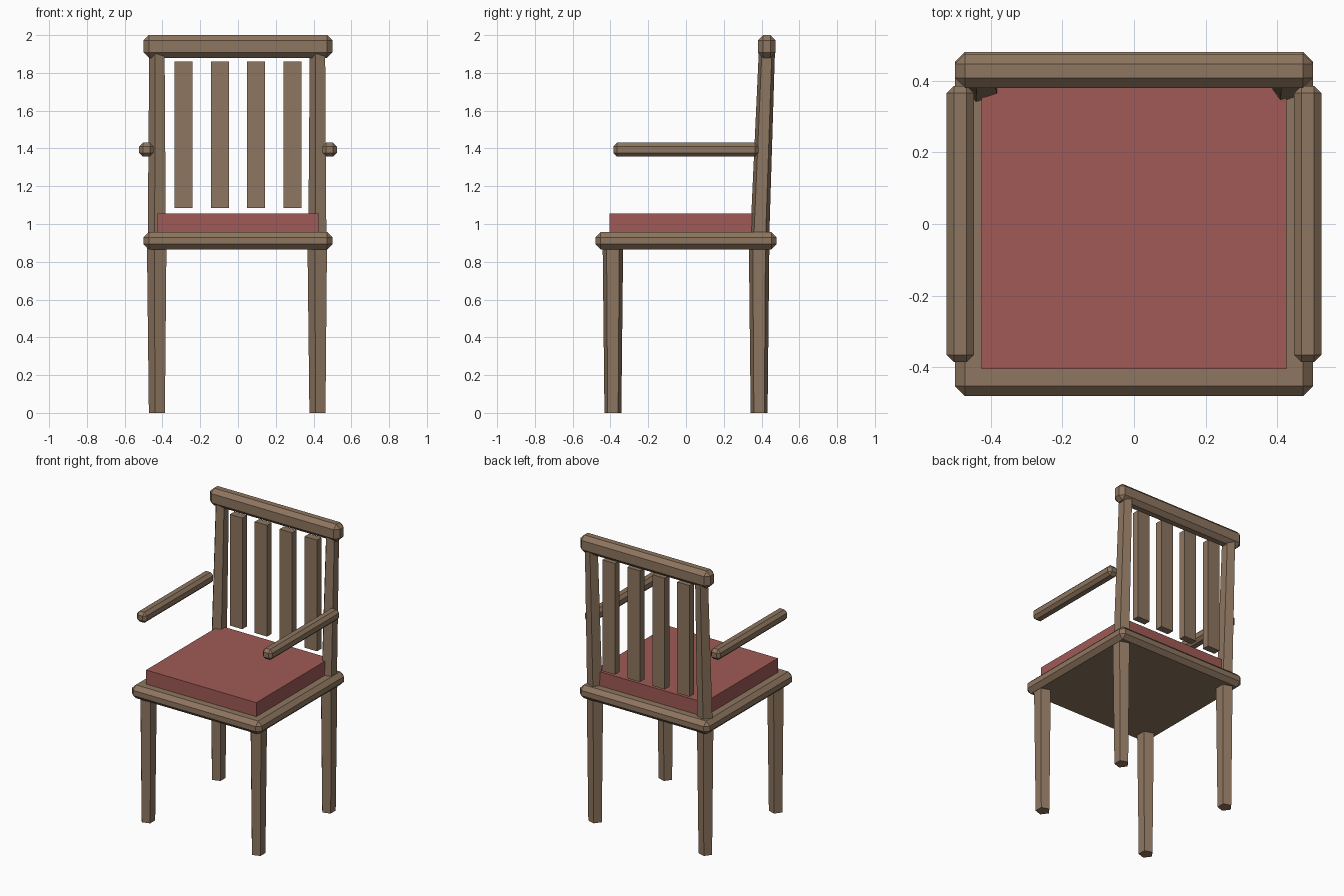
import bpy, bmesh, math
from mathutils import Vector

if "Cube" in bpy.data.objects:
    bpy.data.objects.remove(bpy.data.objects["Cube"])


def material(name, color):
    m = bpy.data.materials.new(name)
    m.diffuse_color = (*color, 1)
    m.use_nodes = True
    m.node_tree.nodes["Principled BSDF"].inputs["Base Color"].default_value = m.diffuse_color
    return m


wood = material("brown_wood", (0.27, 0.18, 0.115))
fabric = material("red_fabric", (0.35, 0.102, 0.092))


def finish(name, bm, mat):
    bmesh.ops.recalc_face_normals(bm, faces=bm.faces[:])
    mesh = bpy.data.meshes.new(name)
    bm.to_mesh(mesh)
    bm.free()
    mesh.materials.append(mat)
    obj = bpy.data.objects.new(name, mesh)
    bpy.context.collection.objects.link(obj)
    return obj


def box(name, lo, hi, mat=wood, chamfer=0):
    """Box between two corners with optional chamfered edges."""
    lo, hi = Vector(lo), Vector(hi)
    bm = bmesh.new()
    bmesh.ops.create_cube(bm, size=1)
    for v in bm.verts:
        v.co = (lo + hi) / 2 + v.co * (hi - lo)
    if chamfer:
        bmesh.ops.bevel(bm, geom=bm.edges[:], offset=chamfer, segments=1,
                        affect='EDGES', profile=0.5)
    return finish(name, bm, mat)


def pole(name, bottom, top, r_bottom, r_top, sides=5):
    """Tapered five-sided pole between two points, one corner facing -x."""
    bm = bmesh.new()
    rings = []
    for p, r in ((bottom, r_bottom), (top, r_top)):
        rings.append([bm.verts.new((p[0] - r * math.cos(a), p[1] - r * math.sin(a), p[2]))
                      for a in (math.tau * i / sides for i in range(sides))])
    for i in range(sides):
        j = (i + 1) % sides
        bm.faces.new((rings[0][i], rings[0][j], rings[1][j], rings[1][i]))
    bm.faces.new(rings[0])
    bm.faces.new(rings[1])
    return finish(name, bm, wood)


# Seat board and cushion
box("seat", (-0.5, -0.48, 0.865), (0.5, 0.48, 0.957), chamfer=0.028)
box("cushion", (-0.425, -0.405, 0.955), (0.425, 0.405, 1.055), fabric)

# Legs, leaning back posts and armrests on both sides
for side, s in (("left", -1), ("right", 1)):
    x = 0.425 * s
    for place, y in (("front", -0.387), ("back", 0.387)):
        pole(f"{place}_{side}_leg", (x, y, 0), (x, y, 0.88), 0.047, 0.057)
    pole(f"{side}_back_post", (x, 0.39, 0.92), (x, 0.428, 1.91), 0.053, 0.045)
    ax = 0.485 * s
    box(f"{side}_armrest", (ax - 0.038, -0.385, 1.357), (ax + 0.038, 0.385, 1.431),
        chamfer=0.02)

# Top rail
box("top_rail", (-0.5, 0.38, 1.88), (0.5, 0.475, 2.0), chamfer=0.028)

# Upright back slats
for i in range(4):
    x = -0.288 + 0.192 * i
    box(f"back_slat_{i + 1}", (x - 0.048, 0.39, 1.085), (x + 0.048, 0.44, 1.86))
